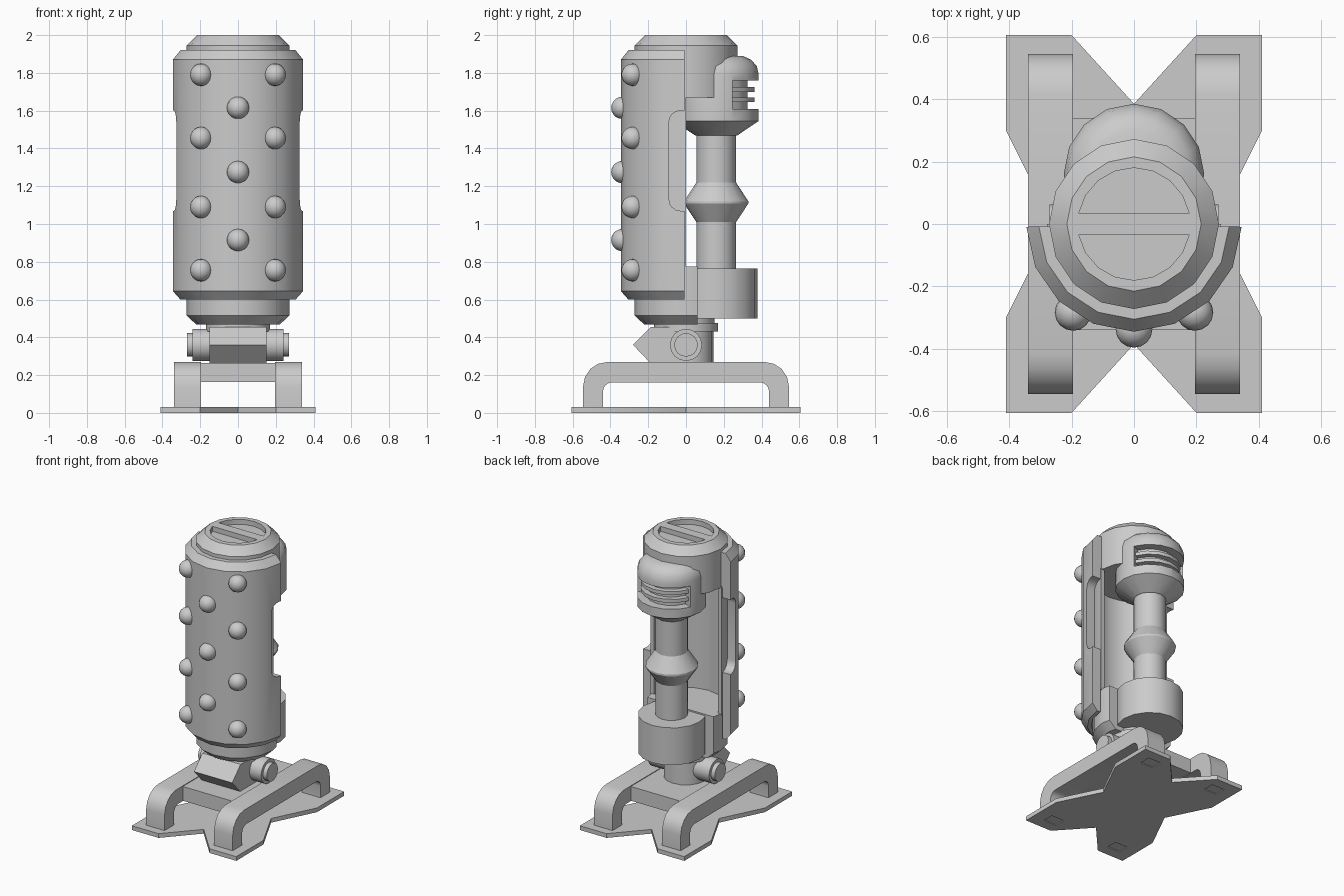
import bpy, bmesh
from math import sin, cos, pi, radians

if "Cube" in bpy.data.objects:
    bpy.data.objects.remove(bpy.data.objects["Cube"])


def finish(name, bm, loc=(0, 0, 0), angle=30):
    bmesh.ops.remove_doubles(bm, verts=bm.verts, dist=1e-5)
    bmesh.ops.recalc_face_normals(bm, faces=bm.faces)
    me = bpy.data.meshes.new(name)
    bm.to_mesh(me)
    bm.free()
    ob = bpy.data.objects.new(name, me)
    bpy.context.collection.objects.link(ob)
    ob.location = loc
    smooth(ob, angle)
    return ob


def smooth(ob, angle=30):
    bpy.ops.object.select_all(action='DESELECT')
    ob.select_set(True)
    bpy.context.view_layer.objects.active = ob
    bpy.ops.object.shade_smooth_by_angle(angle=radians(angle))


def lathe(name, prof, y=0, a0=0, a1=360, n=16, closed=False):
    """Spin an (r, z) profile round z; partial sweeps get end caps."""
    bm = bmesh.new()
    full = a1 - a0 == 360
    rows = []
    for i in range(n if full else n + 1):
        a = radians(a0 + (a1 - a0) * i / n)
        rows.append([bm.verts.new((r * cos(a), r * sin(a), z)) for r, z in prof])
    m = len(prof)
    for i in range(n):
        p, q = rows[i], rows[(i + 1) % len(rows)]
        for j in range(m if closed else m - 1):
            k = (j + 1) % m
            bm.faces.new((p[j], p[k], q[k], q[j]))
    if not full:
        bm.faces.new(rows[0])
        bm.faces.new(rows[-1])
    return finish(name, bm, (0, y, 0))


def prism(name, pts, lo, hi, axis='Z'):
    """Extrude a 2D outline along z (points x, y) or x (points y, z)."""
    bm = bmesh.new()
    put = (lambda p, h: (p[0], p[1], h)) if axis == 'Z' else (lambda p, h: (h, p[0], p[1]))
    a, b = [[bm.verts.new(put(p, h)) for p in pts] for h in (lo, hi)]
    bm.faces.new(a)
    bm.faces.new(b)
    for i in range(len(pts)):
        k = (i + 1) % len(pts)
        bm.faces.new((a[i], a[k], b[k], b[i]))
    return finish(name, bm)


def rect(x0, x1, y0, y1):
    return [(x0, y0), (x1, y0), (x1, y1), (x0, y1)]


def arc(cx, cy, r, a0, a1, n=4):
    return [(cx + r * cos(radians(a0 + (a1 - a0) * i / n)),
             cy + r * sin(radians(a0 + (a1 - a0) * i / n))) for i in range(n + 1)]


def cut(ob, *cutters):
    for c in cutters:
        c.hide_render = True
        mod = ob.modifiers.new("cut", 'BOOLEAN')
        mod.operation, mod.solver, mod.object = 'DIFFERENCE', 'EXACT', c
        bpy.context.view_layer.objects.active = ob
        bpy.ops.object.modifier_apply(modifier=mod.name)
        bpy.data.objects.remove(c)
    smooth(ob)


# Star-shaped base plate with shallow pad recesses underneath
q = [(0, 0.385), (0.2, 0.605), (0.41, 0.605), (0.41, 0.30), (0.26, 0)]
right = q + [(x, -y) for x, y in q[-2::-1]]
plate = prism("base_plate", right + [(-x, y) for x, y in right[-2:0:-1]], 0, 0.03)
cut(plate, *[prism("pad_cutter", rect(sx * 0.27 - 0.05, sx * 0.27 + 0.05,
                                      sy * 0.49 - 0.04, sy * 0.49 + 0.04), -0.05, 0.006)
             for sx in (-1, 1) for sy in (-1, 1)])

# Arched rails and the slab between them
outer = [(0.545, 0.03)] + arc(0.415, 0.14, 0.13, 0, 90)
inner = [(0.44, 0.03)] + arc(0.39, 0.112, 0.05, 0, 90)
rail = (outer + [(-y, z) for y, z in outer[::-1]] +
        [(-y, z) for y, z in inner] + inner[::-1])
for side, x in (("left", -0.34), ("right", 0.195)):
    prism("rail_" + side, rail, x, x + 0.145, 'X')
prism("cross_slab", rect(-0.195, 0.195, -0.34, 0.34), 0.164, 0.265)

# Pivot: wedge block, axle, neck
prism("pivot_wedge", [(-0.28, 0.36), (-0.185, 0.455), (0, 0.455), (0, 0.265), (-0.19, 0.265)],
      -0.15, 0.15, 'X')
axle = lathe("pivot_axle", [(0, -0.27), (0.0625, -0.27), (0.0625, -0.24), (0.085, -0.24),
                            (0.085, 0.24), (0.0625, 0.24), (0.0625, 0.27), (0, 0.27)])
axle.rotation_euler = (0, pi / 2, 0)
axle.location = (0, 0, 0.36)
lathe("neck", [(0, 0.26), (0.145, 0.26), (0.145, 0.43), (0.17, 0.43), (0.17, 0.475),
               (0.15, 0.475), (0.15, 0.52), (0, 0.52)])

# Body base, cut flat at the back
base = lathe("body_base", [(0, 0.467), (0.22, 0.467), (0.272, 0.515), (0.272, 0.775), (0, 0.775)])
cut(base, prism("base_cutter", rect(-0.5, 0.5, 0.062, 0.5), 0.3, 1))

# Body cap with two half-round recesses
cap = lathe("body_cap", [(0, 1.67), (0.272, 1.67), (0.272, 1.945), (0.215, 2.0), (0, 2.0)])
for s in (0, 180):
    chord = [p for p in arc(0, 0, 0.18, 11 + s, 169 + s, 8)]
    cut(cap, prism("recess_cutter", chord, 1.965, 2.1))

# Half-round armour shell with side notches, and inner liner
shell = lathe("front_shell", [(0.28, 0.6), (0.305, 0.6), (0.345, 0.645), (0.345, 1.87),
                              (0.305, 1.92), (0.27, 1.92), (0.27, 1.67), (0.28, 1.67)],
              a0=-178.5, a1=-1.5, n=8, closed=True)
notch = arc(-0.03, 1.13, 0.06, 270, 180) + arc(-0.03, 1.54, 0.06, 180, 90)
cut(shell, prism("notch_cutter", notch + [(0.1, 1.6), (0.1, 1.07)], -0.5, 0.5, 'X'))
lathe("shell_liner", [(0.25, 0.77), (0.279, 0.77), (0.279, 1.68), (0.25, 1.68)],
      a0=-180, a1=0, n=8, closed=True)

# Round studs on the shell
studs = [(sx * 0.195, -0.283, z) for sx in (-1, 1) for z in (0.755, 1.09, 1.455, 1.79)]
studs += [(0, -0.337, z) for z in (0.915, 1.275, 1.615)]
for i, p in enumerate(studs):
    bm = bmesh.new()
    bmesh.ops.create_uvsphere(bm, u_segments=16, v_segments=10, radius=0.059)
    finish("stud_%d" % i, bm, p, 60)

# Rear piston: drum, column with ring
Y = 0.16
lathe("piston_drum", [(0, 0.5), (0.218, 0.5), (0.218, 0.765), (0, 0.765)], Y)
lathe("piston_column", [(0, 0.7), (0.105, 0.7), (0.105, 1.01), (0.17, 1.108), (0.17, 1.12),
                        (0.105, 1.22), (0.105, 1.5), (0, 1.5)], Y)

# Rear piston head with vent pocket and fins
head = lathe("piston_head", [(0, 1.468), (0.11, 1.468), (0.225, 1.545), (0.225, 1.79),
                             (0.215, 1.835), (0.185, 1.87), (0.14, 1.89), (0, 1.89)], Y)
cut(head, lathe("vent_cutter", [(0.165, 1.61), (0.3, 1.61), (0.3, 1.76), (0.165, 1.76)],
                Y, 22.5, 157.5, 6, True))
for i, z in enumerate((1.645, 1.70)):
    lathe("vent_fin_%d" % i, [(0.15, z), (0.202, z), (0.202, z + 0.025), (0.15, z + 0.025)],
          Y, 22.5, 157.5, 6, True)
